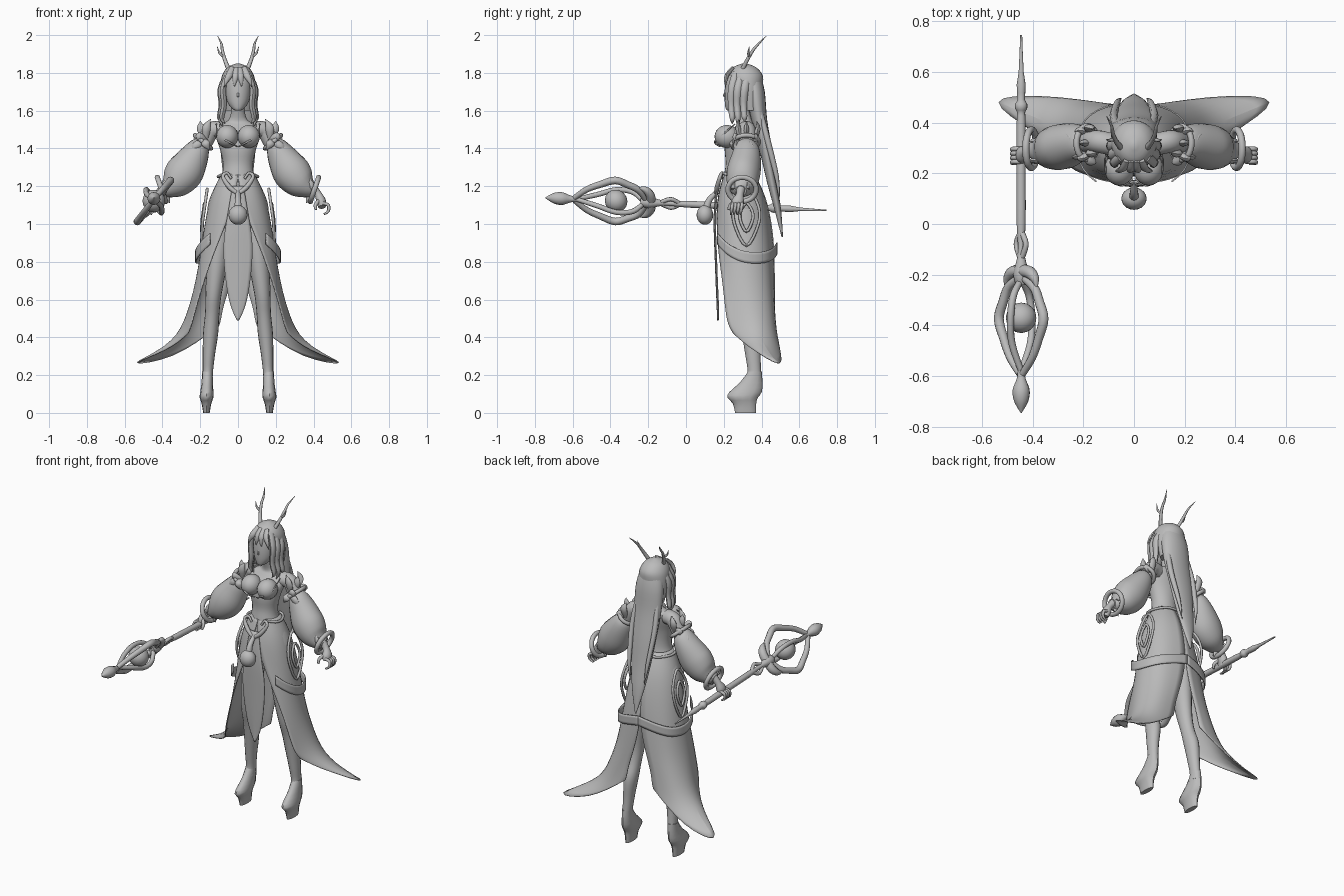
import bpy, bmesh, math
from mathutils import Vector, Matrix

mat = bpy.data.materials.new("plain grey")
mat.diffuse_color = (0.5, 0.5, 0.5, 1)
SIDES = ((1, "left"), (-1, "right"))
OCT = [i * math.pi / 4 for i in range(8)]


def make(name, verts, faces, angle=50):
    me = bpy.data.meshes.new(name)
    me.from_pydata([tuple(v) for v in verts], [], faces)
    bm = bmesh.new()
    bm.from_mesh(me)
    bmesh.ops.recalc_face_normals(bm, faces=bm.faces)
    bm.to_mesh(me)
    bm.free()
    me.materials.append(mat)
    ob = bpy.data.objects.new(name, me)
    bpy.context.collection.objects.link(ob)
    bpy.ops.object.select_all(action='DESELECT')
    ob.select_set(True)
    bpy.context.view_layer.objects.active = ob
    bpy.ops.object.shade_smooth_by_angle(angle=math.radians(angle))
    return ob


def smooth(pts, closed, k):
    # Catmull-Rom resampling of points with radii
    n, out = len(pts), []
    get = (lambda i: pts[i % n]) if closed else (lambda i: pts[max(0, min(n - 1, i))])
    for i in range(n if closed else n - 1):
        a, b, c, d = (get(i + j) for j in (-1, 0, 1, 2))
        for s in range(k):
            t = s / k
            out.append([0.5 * (2 * q + (r - p) * t + (2 * p - 5 * q + 4 * r - w) * t * t
                        + (3 * q - p - 3 * r + w) * t ** 3) for p, q, r, w in zip(a, b, c, d)])
    return out if closed else out + [list(pts[-1])]


def tube(name, pts, ref=(0, 1, 0), n=14, k=4, closed=False, sx=1, flat=False):
    # points are x, y, z, radius across, radius along ref; flat keeps rings level
    P = smooth([(p[0] * sx, *p[1:4], p[-1]) for p in pts], closed, k)
    m, verts, ref = len(P), [], Vector(ref)
    for i, p in enumerate(P):
        a, b = (P[i - 1], P[(i + 1) % m]) if closed else (P[max(0, i - 1)], P[min(m - 1, i + 1)])
        t = Vector((0, 0, 1)) if flat else (Vector(b[:3]) - Vector(a[:3])).normalized()
        u = t.cross(ref).normalized()
        v = u.cross(t)
        for j in range(n):
            w = 2 * math.pi * j / n
            verts.append(Vector(p[:3]) + u * max(p[3], .001) * math.cos(w) + v * max(p[4], .001) * math.sin(w))
    faces = [(i * n + j, i * n + (j + 1) % n, (i + 1) % m * n + (j + 1) % n, (i + 1) % m * n + j)
             for i in range(m if closed else m - 1) for j in range(n)]
    if not closed:
        faces += [tuple(range(n)), tuple(range((m - 1) * n, m * n))]
    return make(name, verts, faces)


def ball(name, c, r, sx=1):
    bm = bmesh.new()
    bmesh.ops.create_uvsphere(bm, u_segments=20, v_segments=12, radius=1)
    vs = [(sx * c[0] + v.co.x * r[0], c[1] + v.co.y * r[1], c[2] + v.co.z * r[2]) for v in bm.verts]
    fs = [tuple(v.index for v in f.verts) for f in bm.faces]
    bm.free()
    return make(name, vs, fs)


def sheet(name, rows, sx=1, thick=.006, level=2):
    # cloth from rows of points
    w = len(rows[0])
    vs = [(p[0] * sx, p[1], p[2]) for r in rows for p in r]
    fs = [(i * w + j, i * w + j + 1, i * w + w + j + 1, i * w + w + j)
          for i in range(len(rows) - 1) for j in range(w - 1)]
    ob = make(name, vs, fs, 60)
    s = ob.modifiers.new("subdivide", 'SUBSURF')
    s.levels = s.render_levels = level
    s.boundary_smooth = 'PRESERVE_CORNERS'
    ob.modifiers.new("thickness", 'SOLIDIFY').thickness = thick
    return ob


# torso and neck
tube("torso", [(0, .30, .94, .10, .08), (0, .30, 1.06, .16, .11), (0, .29, 1.16, .14, .10), (0, .275, 1.25, .09, .075),
               (0, .275, 1.32, .08, .065), (0, .275, 1.40, .097, .07), (0, .29, 1.47, .118, .07),
               (0, .315, 1.52, .115, .05), (0, .315, 1.55, .05, .035), (0, .295, 1.62, .033, .033)], n=24, flat=True)
# head, nose and face
tube("head", [(0, .232, 1.60, .012, .014), (0, .248, 1.612, .033, .038), (0, .265, 1.65, .058, .06), (0, .28, 1.71, .07, .075),
              (0, .29, 1.77, .07, .075), (0, .30, 1.82, .04, .05)], n=20, flat=True)
tube("nose", [(0, .214, 1.71, .003), (0, .202, 1.68, .006), (0, .212, 1.674, .003)], ref=(1, 0, 0), n=8)
# hair: cap and long back fall
tube("hair_cap", [(0, .345, 1.60, .082, .05), (0, .335, 1.68, .092, .068), (0, .325, 1.74, .092, .083),
                  (0, .315, 1.79, .083, .09), (0, .31, 1.83, .055, .06), (0, .31, 1.85, .008, .01)], n=24, flat=True)
tube("hair_back", [(0, .34, 1.81, .06, .05), (0, .365, 1.70, .09, .052), (0, .388, 1.55, .092, .042),
                   (0, .425, 1.38, .082, .034), (0, .455, 1.22, .064, .026), (0, .485, 1.08, .042, .018),
                   (0, .51, .93, .004, .004)], n=20, flat=True)
for sx, s in SIDES:
    # side locks, fringe and loose strand
    for i, (x, z, y) in enumerate(((.078, 1.53, .245), (.088, 1.51, .275), (.092, 1.56, .31))):
        tube(f"{s}_hair_lock_{i}", [(.05, y + .02, 1.80, .016, .02), (x, y, 1.72, .015, .022), (x - .004, y - .005, 1.63, .015, .018),
                                    (x + .007, y, 1.56, .012, .014), (x - .01, y, z, .001)], n=8, sx=sx)
    for i, x in enumerate((.012, .045)):
        tube(f"{s}_fringe_{i}", [(x * .6, .25, 1.825, .018, .01), (x, .218, 1.79, .018, .011), (x * 1.4, .21, 1.755, .011, .008),
                                 (x * 1.6, .21, 1.725, .001)], n=8, sx=sx)
    tube(f"{s}_hair_strand", [(.07, .39, 1.60, .015), (.08, .43, 1.45, .016), (.065, .48, 1.25, .012), (.05, .495, 1.12, .001)], n=8, sx=sx)
    # antlers
    tube(f"{s}_antler", [(.05, .30, 1.82, .012), (.07, .325, 1.87, .010), (.083, .355, 1.92, .008),
                         (.088, .385, 1.955, .006), (.108, .425, 1.995, .001)], n=8, sx=sx)
    tube(f"{s}_antler_branch", [(.075, .335, 1.885, .007), (.098, .33, 1.905, .006), (.11, .335, 1.94, .001)], n=8, sx=sx)
    # bust
    ball(f"{s}_bust", (.057, .217, 1.463), (.059, .066, .061), sx)
    tube(f"{s}_bodice_trim", [(.005, .18, 1.41, .004), (.05, .152, 1.435, .005), (.105, .19, 1.47, .005), (.115, .26, 1.53, .003)], n=8, sx=sx)
    # legs and hoof shoes
    tube(f"{s}_leg", [(.09, .30, 1.02, .07, .08), (.10, .30, .90, .066, .08), (.115, .295, .76, .054, .066), (.13, .30, .62, .042, .052),
                      (.137, .32, .52, .038, .045), (.145, .345, .42, .04, .05), (.155, .355, .30, .032, .04),
                      (.16, .362, .21, .027, .036), (.162, .35, .17, .029, .052)], n=16, sx=sx, flat=True)
    tube(f"{s}_shoe", [(.162, .365, .22, .028, .036), (.163, .345, .16, .03, .06), (.165, .315, .11, .035, .086),
                       (.167, .30, .08, .036, .08), (.167, .31, .05, .026, .062), (.167, .315, 0, .017, .055)], n=12, k=2, sx=sx, flat=True)
    # arms with puffed sleeves and cuffs
    tube(f"{s}_upper_arm", [(.09, .315, 1.50, .045), (.14, .325, 1.495, .045), (.175, .325, 1.44, .045), (.21, .32, 1.38, .045)], sx=sx)
    tube(f"{s}_sleeve", [(.183, .325, 1.435, .03), (.202, .322, 1.41, .056, .062), (.238, .317, 1.347, .082, .08), (.283, .305, 1.275, .10, .09),
                         (.33, .297, 1.22, .086, .082), (.37, .292, 1.19, .055, .06), (.408, .29, 1.175, .03, .03)], n=20, sx=sx)
    tube(f"{s}_cuff", [(.405 + .022 * math.cos(a), .297 + .075 * math.sin(a), 1.183 + .064 * math.cos(a), .014)
                       for a in OCT], ref=(.94, 0, -.34), n=10, closed=True, sx=sx)
    for i, (y, z) in enumerate(((.25, 1.25), (.325, 1.243), (.29, 1.11))):
        tube(f"{s}_cuff_leaf_{i}", [(.40, y, 1.185, .012), (.38, y, (1.185 + z) / 2, .018, .012), (.362, y, z, .001)], n=8, sx=sx)
    # shoulder leaves, ring and medallion
    tube(f"{s}_arm_ring", [(.185 + .042 * math.cos(a), .32 + .066 * math.sin(a), 1.435 + .035 * math.cos(a), .012)
                           for a in OCT], ref=(.6, 0, -.8), n=10, closed=True, sx=sx)
    for i, (x, y, z) in enumerate(((.145, .28, 1.555), (.20, .32, 1.545), (.225, .265, 1.465), (.16, .375, 1.545),
                                   (.235, .365, 1.455), (.25, .27, 1.37), (.15, .25, 1.39))):
        tube(f"{s}_shoulder_leaf_{i}", [(.17, .32 + (y - .32) * .7, 1.44, .012), ((.19 + x) / 2, y * 1.1 - .032, (1.46 + z) / 2, .023, .014),
                                        (x, y, z, .001)], n=8, sx=sx)
    tube(f"{s}_sleeve_medallion", [(.275 - .026 * math.cos(a), .33 + .026 * math.sin(a), 1.39 + .04 * math.cos(a), .007)
                                   for a in OCT], ref=(.84, 0, .54), n=8, closed=True, sx=sx)
    # hands
    tube(f"{s}_hand", [(.40, .29, 1.185, .024), (.425, .285, 1.155, .02), (.44, .275, 1.12, .026, .033), (.445, .265, 1.09, .02, .03)], sx=sx)
    for i in range(4):
        y = .245 + i * .017
        tube(f"{s}_finger_{i}", [(.447, y, 1.11, .009), (.478, y, 1.10, .009), (.478, y - .005, 1.068, .008), (.455, y - .008, 1.052, .005)],
             n=8, k=3, sx=sx)
    tube(f"{s}_thumb", [(.43, .26, 1.125, .011), (.41, .235, 1.10, .010), (.413, .225, 1.075, .006)], n=8, sx=sx)
    # skirt panel sweeping out into a tail
    plan = [(1.27, [(.0, .205), (.07, .215), (.092, .28), (.07, .345), (.0, .36)]),
            (1.16, [(.01, .165), (.11, .185), (.163, .29), (.11, .39), (.0, .42)]),
            (1.01, [(.06, .16), (.15, .20), (.19, .30), (.14, .42), (.0, .455)]),
            (.85, [(.13, .17), (.185, .225), (.21, .32), (.16, .445), (.0, .47)]),
            (.68, [(.19, .195), (.22, .25), (.235, .34), (.18, .455), (.04, .47)])]
    rows = [[(x, y, z) for x, y in r] for z, r in plan]
    rows.append([(.235, .21, .52), (.26, .28, .52), (.28, .37, .52), (.22, .47, .53), (.08, .47, .56)])
    rows.append([(.25, .225, .46), (.30, .30, .41), (.36, .40, .36), (.27, .485, .38), (.09, .475, .49)])
    rows.append([(.265, .25, .42), (.365, .35, .33), (.625, .505, .25), (.34, .51, .282), (.10, .475, .46)])
    sheet(f"{s}_skirt", rows, sx)
    # band around the skirt
    band = [(.15, .165, .92), (.205, .205, .87), (.238, .30, .817), (.205, .43, .817), (.09, .475, .85), (.0, .485, .87)]
    sheet(f"{s}_skirt_band", [[(x, y, z + d) for x, y, z in band] for d in (.032, -.028)], sx)
    # hip ornaments on the skirt
    for i, g in enumerate((1, .5)):
        tube(f"{s}_hip_loop_{i}", [(.193 - .2 * max(0, dz * g) - .08 * abs(dy * g), .32 + dy * g, 1.035 + dz * g, .008) for dy, dz in
                                   ((0, .15), (.06, .07), (.065, -.03), (0, -.15), (-.065, -.03), (-.06, .07))],
             ref=(1, 0, 0), n=8, closed=True, sx=sx)
    # waist scrolls and belt
    tube(f"{s}_belt_scroll", [(.0, .16, 1.16, .011), (.045, .165, 1.195, .013), (.08, .18, 1.25, .010), (.058, .19, 1.27, .008),
                              (.035, .188, 1.24, .007)], n=8, sx=sx)
    tube(f"{s}_belt", [(.06, .195, 1.27, .008), (.098, .24, 1.255, .008), (.102, .30, 1.25, .008), (.06, .365, 1.25, .008), (0, .38, 1.25, .008)],
         ref=(0, 0, 1), n=8, sx=sx)

# front hanging cloth, pendant ball
sheet("front_cloth", [[(-w, y + .01, z), (0, y, z), (w, y + .01, z)] for w, y, z in
                      ((.03, .155, 1.20), (.055, .14, 1.05), (.08, .145, .91), (.075, .15, .78), (.058, .155, .64), (.036, .16, .55), (.006, .16, .49))])
ball("pendant", (0, .10, 1.048), (.05, .044, .052))
tube("pendant_cord", [(0, .165, 1.17, .012), (0, .125, 1.13, .016), (0, .11, 1.09, .02)], ref=(1, 0, 0), n=10)

# staff, built along y around its own axis then turned
turn = Matrix.Translation((-.445, 0, 1.105)) @ Matrix.Rotation(-math.radians(51), 4, 'Y')
staff = [tube("staff_shaft", [(0, y, 0, r) for y, r in ((-.24, .02), (-.2, .032), (-.15, .02), (-.1, .012), (.0, .018), (.15, .018), (.25, .018), (.40, .018),
         (.44, .016), (.455, .024), (.475, .024), (.49, .015), (.55, .018), (.60, .010), (.745, .004))], ref=(0, 0, 1), n=12, k=2),
         ball("staff_orb", (0, -.37, 0), (.06, .06, .06)),
         tube("staff_tip", [(0, y, 0, r) for y, r in ((-.57, .012), (-.61, .018), (-.655, .034), (-.70, .028), (-.745, .002))], ref=(0, 0, 1), n=12)]
for sx, s in SIDES:
    staff.append(tube(f"staff_cage_{s}", [(.01, -.21, 0, .014), (.08, -.25, 0, .018), (.115, -.31, 0, .019), (.14, -.375, 0, .02), (.11, -.45, 0, .018),
                                          (.07, -.525, 0, .016), (.01, -.59, 0, .014)], ref=(0, 0, 1), n=10, sx=sx))
    staff.append(tube(f"staff_rib_{s}", [(0, -.22, 0, .012), (.02, -.28, sx * .055, .014), (.02, -.37, sx * .07, .014), (0, -.47, sx * .047, .014),
                                         (0, -.58, 0, .012)], ref=(1, 0, 0), n=10, sx=sx))
    staff.append(tube(f"staff_crescent_{s}", [(0, -.185, 0, .025), (.05, -.19, 0, .025), (.085, -.215, 0, .018), (.098, -.255, 0, .002)],
                      ref=(0, 0, 1), n=10, sx=sx))
    staff.append(tube(f"staff_diamond_{s}", [(0, -.14, 0, .012), (.03, -.08, 0, .011), (0, -.03, 0, .012)], ref=(0, 0, 1), n=8, sx=sx))
for ob in staff:
    ob.data.transform(turn)
    for v in ob.data.vertices:
        v.co.z -= .045 * v.co.y
